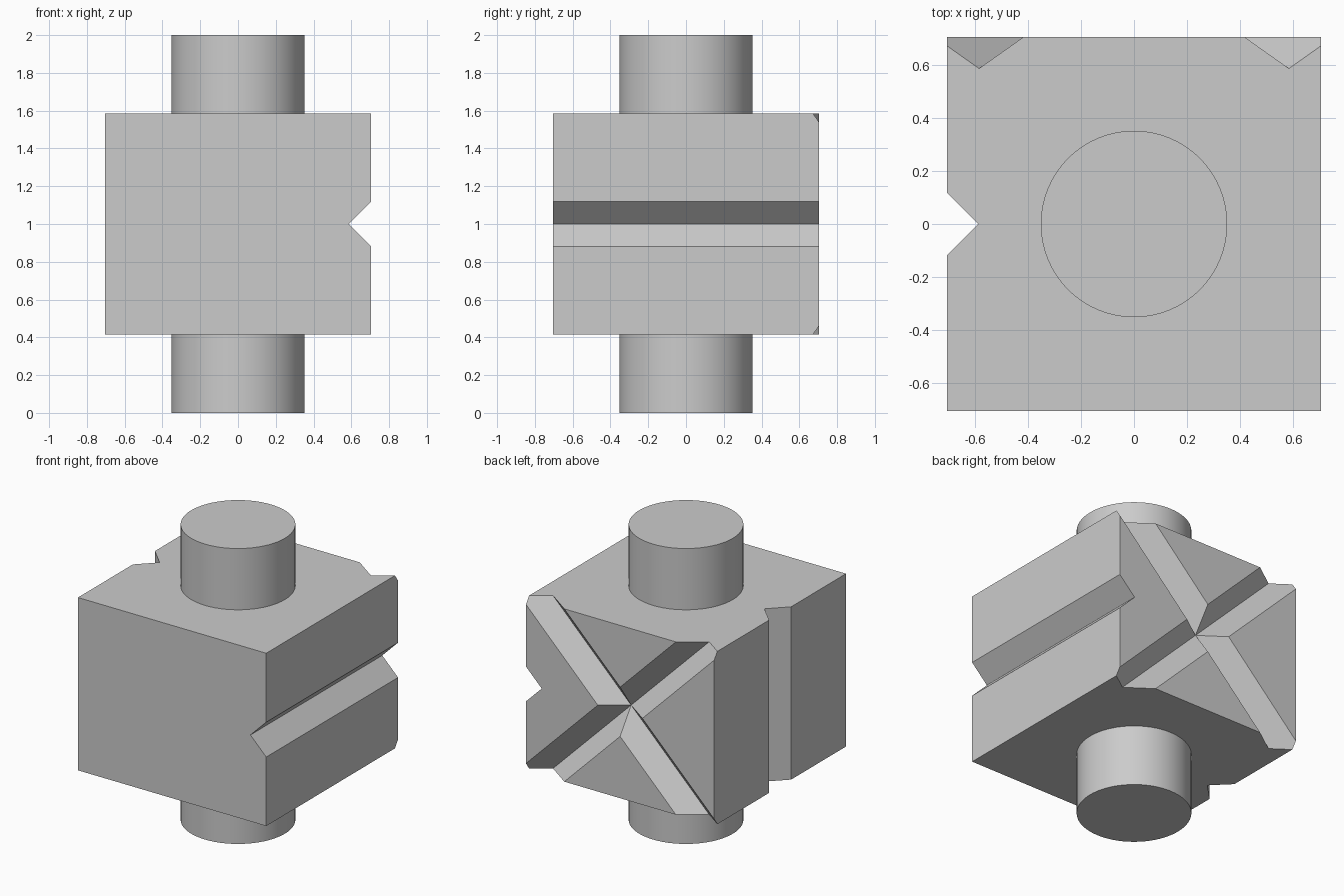
import bpy
import bmesh
from mathutils import Matrix, Vector

cube = bpy.data.objects.get("Cube")
if cube:
    bpy.data.objects.remove(cube, do_unlink=True)

HALF = 0.705       # half width of the block
HALF_H = 0.585     # half height of the block
DEPTH = 0.118      # groove depth and half width
RADIUS = 0.352     # pin radius
MID = 1.0          # height of the block centre

grey = bpy.data.materials.new("light_grey")
grey.use_nodes = True
color = (0.6, 0.6, 0.6, 1)
grey.diffuse_color = color
grey.node_tree.nodes["Principled BSDF"].inputs["Base Color"].default_value = color


def add_object(name, bm):
    bmesh.ops.recalc_face_normals(bm, faces=bm.faces[:])
    mesh = bpy.data.meshes.new(name)
    bm.to_mesh(mesh)
    bm.free()
    mesh.materials.append(grey)
    obj = bpy.data.objects.new(name, mesh)
    bpy.context.collection.objects.link(obj)
    return obj


def activate(obj):
    bpy.ops.object.select_all(action='DESELECT')
    obj.select_set(True)
    bpy.context.view_layer.objects.active = obj


def cut_groove(target, out, along):
    """Cut a right-angled V groove into the face that points along 'out'."""
    out, along = Vector(out), Vector(along).normalized()
    side = out.cross(along)
    base = Vector((0, 0, MID)) + out * HALF
    over = 0.1
    section = [(0, -DEPTH), (DEPTH + over, over), (-DEPTH - over, over)]
    bm = bmesh.new()
    verts = [bm.verts.new(base + side * s + out * o - along * 1.5) for s, o in section]
    face = bm.faces.new(verts)
    grown = bmesh.ops.extrude_face_region(bm, geom=[face], use_keep_orig=True)
    moved = [g for g in grown["geom"] if isinstance(g, bmesh.types.BMVert)]
    bmesh.ops.translate(bm, verts=moved, vec=along * 3)
    cutter = add_object("groove_cutter", bm)
    cutter.hide_render = True
    mod = target.modifiers.new("groove", 'BOOLEAN')
    mod.operation = 'DIFFERENCE'
    mod.solver = 'EXACT'
    mod.object = cutter
    activate(target)
    bpy.ops.object.modifier_apply(modifier=mod.name)
    bpy.data.objects.remove(cutter, do_unlink=True)


# Block
bm = bmesh.new()
bmesh.ops.create_cube(bm, size=2, matrix=Matrix.Translation((0, 0, MID))
                      @ Matrix.Diagonal((HALF, HALF, HALF_H, 1)))
block = add_object("block", bm)

# Level groove on the left, upright groove on the right, crossed grooves at the back
cut_groove(block, (1, 0, 0), (0, 1, 0))
cut_groove(block, (-1, 0, 0), (0, 0, 1))
for slope in (1, -1):
    cut_groove(block, (0, 1, 0), (slope, 0, 1))

# Round pins above and below
length = MID - HALF_H
for name, z in (("upper_pin", 2 - length / 2), ("lower_pin", length / 2)):
    bm = bmesh.new()
    bmesh.ops.create_cone(bm, cap_ends=True, segments=64, radius1=RADIUS, radius2=RADIUS,
                          depth=length, matrix=Matrix.Translation((0, 0, z)))
    activate(add_object(name, bm))
    bpy.ops.object.shade_smooth_by_angle()
